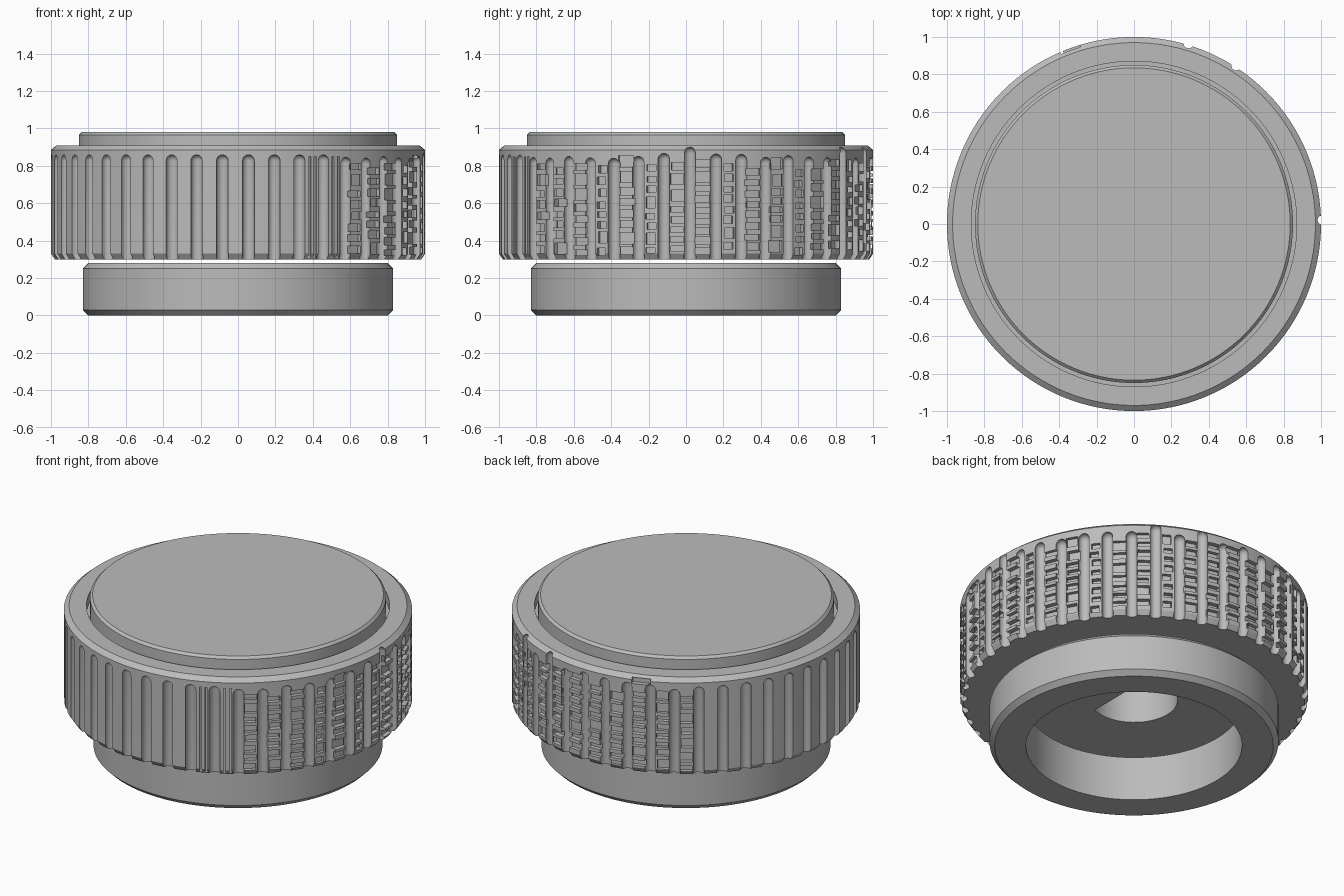
import bpy, bmesh, random
from math import radians, sin, cos, pi
from mathutils import Matrix, Vector

random.seed(4)
cube = bpy.data.objects.get("Cube")
if cube:
    bpy.data.objects.remove(cube)

grey = bpy.data.materials.new("plain_grey")
grey.use_nodes = True
COLOUR = (0.5, 0.5, 0.5, 1)
grey.diffuse_color = COLOUR
grey.node_tree.nodes["Principled BSDF"].inputs["Base Color"].default_value = COLOUR


def lathe(bm, profile, steps, closed=False):
    """Revolve an (r, z) profile about z; returns the new vertices."""
    part = bmesh.new()
    verts = [part.verts.new((r, 0, z)) for r, z in profile]
    pairs = list(zip(verts, verts[1:])) + ([(verts[-1], verts[0])] if closed else [])
    edges = [part.edges.new(p) for p in pairs]
    bmesh.ops.spin(part, geom=verts + edges, cent=(0, 0, 0), axis=(0, 0, 1),
                   angle=2 * pi, steps=steps)
    bmesh.ops.remove_doubles(part, verts=part.verts, dist=1e-5)
    bmesh.ops.recalc_face_normals(part, faces=part.faces)
    mesh = bpy.data.meshes.new("lathe_piece")
    part.to_mesh(mesh)
    part.free()
    start = len(bm.verts)
    bm.from_mesh(mesh)
    bpy.data.meshes.remove(mesh)
    return bm.verts[start:] if not bm.verts.ensure_lookup_table() else []


def make_object(name, bm):
    mesh = bpy.data.meshes.new(name)
    bm.to_mesh(mesh)
    bm.free()
    mesh.materials.append(grey)
    obj = bpy.data.objects.new(name, mesh)
    bpy.context.collection.objects.link(obj)
    return obj


def turned(name, profile, closed=False):
    bm = bmesh.new()
    lathe(bm, profile, 128, closed)
    return make_object(name, bm)


def place(bm, verts, radius, angle):
    """Move new vertices out to the rim and round to an angle from the front."""
    m = Matrix.Rotation(radians(angle), 4, "Z") @ Matrix.Translation((0, -radius, 0))
    bmesh.ops.transform(bm, matrix=m, verts=verts)


def add_box(bm, angle, width, depth, z0, z1):
    verts = bmesh.ops.create_cube(bm, size=1)["verts"]
    bmesh.ops.scale(bm, vec=(width, depth * 2, z1 - z0), verts=verts)
    bmesh.ops.translate(bm, vec=(0, 0, (z0 + z1) / 2), verts=verts)
    place(bm, verts, 1.0, angle)


def carve(target, bm):
    cutter = make_object("cutter", bm)
    cutter.hide_render = True
    mod = target.modifiers.new("carve", "BOOLEAN")
    mod.operation, mod.solver, mod.object = "DIFFERENCE", "EXACT", cutter
    bpy.context.view_layer.objects.active = target
    bpy.ops.object.modifier_apply(modifier=mod.name)
    bpy.data.objects.remove(cutter)


# Turned parts
collar = turned("lower_collar", [(.62, 0), (.80, 0), (.83, .03), (.83, .25),
                                 (.80, .28), (.62, .28)], closed=True)
cap = turned("top_cap", [(0, .84), (.85, .84), (.85, .965), (.835, .98), (0, .98)])
body = turned("grip_body", [(0, .30), (.98, .30), (1, .33), (1, .885), (.97, .91),
                            (.87, .91), (.87, .85), (0, .85)])

# D-shaped shaft hole under the grip
bm = bmesh.new()
arc = [Vector((.25 * cos(t), .25 * sin(t), .2))
       for t in (radians(66 + 228 * i / 40) for i in range(41))]
hole = bm.faces.new([bm.verts.new(p) for p in arc])
top = bmesh.ops.extrude_face_region(bm, geom=[hole])["geom"]
bmesh.ops.translate(bm, vec=(0, 0, .5), verts=[g for g in top if isinstance(g, bmesh.types.BMVert)])
bmesh.ops.recalc_face_normals(bm, faces=bm.faces)
carve(body, bm)

# Round-topped flutes around the whole grip
COUNT, START, RAD = 45, -4.8, .033
STEP = 360 / COUNT
TALL = {12, 19, 21}
bm = bmesh.new()
for i in range(COUNT):
    tip = .90 if i in TALL else .86
    rough = 5 <= i <= 27
    if rough and i not in TALL:
        tip += random.uniform(-.02, .01)
    dome = [(RAD * cos(t), tip - RAD + RAD * sin(t))
            for t in (radians(18 * k) for k in range(5))]
    flute = lathe(bm, [(0, .2), (RAD, .2)] + dome + [(0, tip)], 16)
    place(bm, flute, .985 if i in TALL else .99, START + STEP * i)
carve(body, bm)

# Broken ladder cuts on the lands of the worn side
bm = bmesh.new()
for i in range(5, 28):
    angle = START + STEP * (i + .5)
    width = random.choice((.05, .07, .085))
    z = random.uniform(.32, .36)
    while z < .80:
        height = random.choice((.03, .035, .04, .06))
        add_box(bm, angle + random.uniform(-.4, .4), width, random.uniform(.018, .032),
                z, min(z + height, .87))
        z += height + random.uniform(.015, .03)
# Thin upright slits where the worn side begins
for angle in (22.6, 24.4, 30.5, 32.5):
    add_box(bm, angle, .012, .015, .2, .85)
# Small notch through the rim at the back
add_box(bm, 200, .11, .03, .86, .895)
carve(body, bm)

# Smooth round walls with crisp edges
for obj in (collar, cap, body):
    bpy.ops.object.select_all(action="DESELECT")
    obj.select_set(True)
    bpy.context.view_layer.objects.active = obj
    bpy.ops.object.shade_smooth_by_angle(angle=radians(30))
